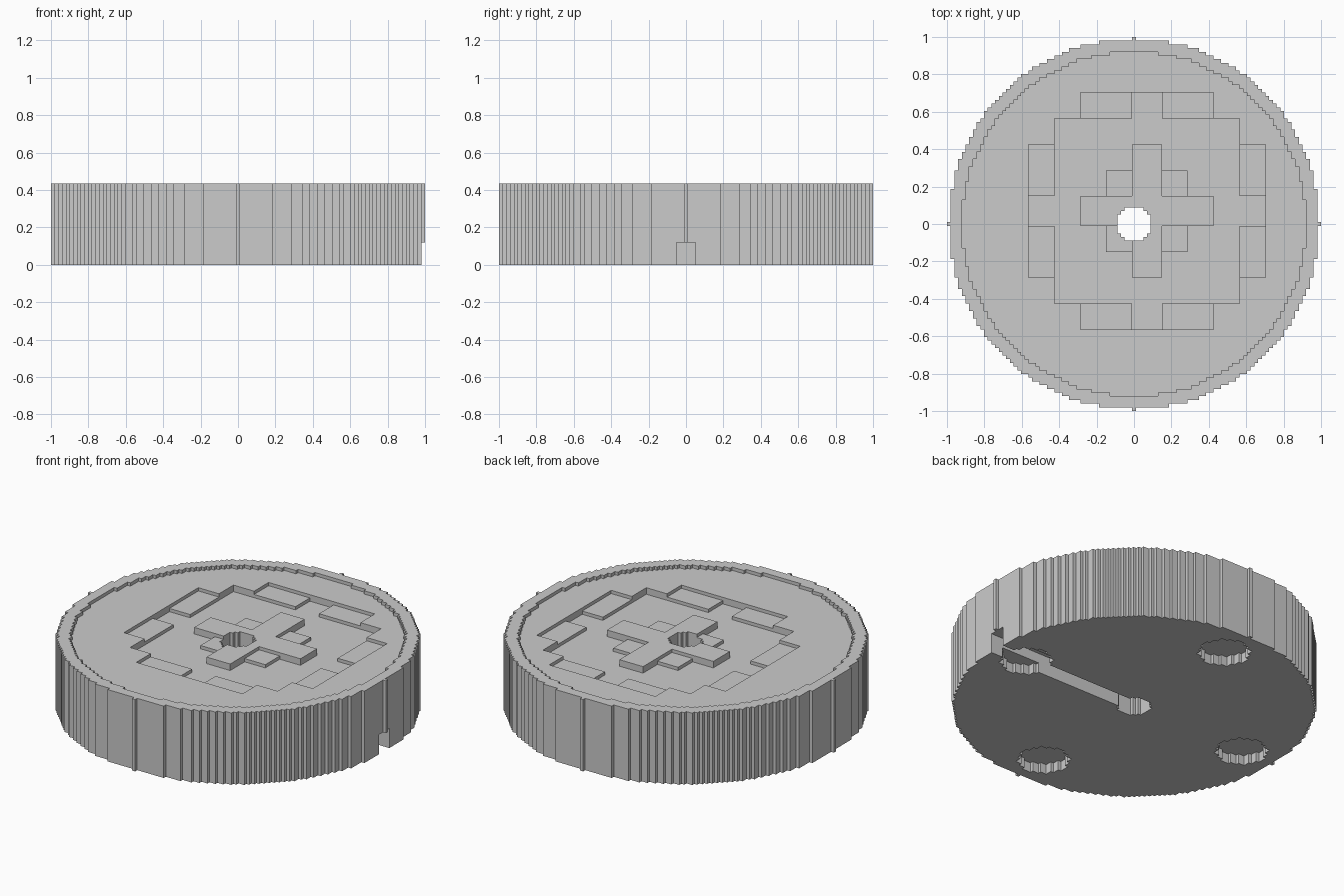
import bpy
import bmesh

if "Cube" in bpy.data.objects:
    bpy.data.objects.remove(bpy.data.objects["Cube"])

S = 2 / 101          # edge of one cube
RADIUS = 50          # disc radius in cubes
TOP = 22             # full height in cubes


def tile(v):
    """Index of the seven-cube relief tile; the middle tile is eight wide."""
    if v < 0:
        return (v + 1) // 7 - 1 if v % 7 == 6 and v != -1 else -((-v - 1) // 7) - 1
    return 0 if v < 8 else (v - 1) // 7


def top_level(i, j):
    # raised outer rim and sunken face
    if i * i + j * j > 46.5 ** 2:
        return TOP
    a, b = abs(tile(i)), abs(tile(j))
    lo, hi = min(a, b), max(a, b)
    # raised centre rosette: cross arms, then corner tiles
    if lo == 0 and hi <= 2:
        return 21
    if hi == 1:
        return 20
    # stepped outer petals
    if hi == 4 and lo in (1, 2):
        return 20
    # sunken tile pattern
    if hi <= 3 or (hi == 4 and lo == 0):
        return 19
    return 21


def bottom_level(i, j):
    # cable channel from the centre to the right edge
    if i >= 0 and abs(j) <= 2:
        return 6
    # four round pockets
    for cx, cy in ((39, 0), (-39, 0), (0, 39), (0, -39)):
        if (i - cx) ** 2 + (j - cy) ** 2 <= 50:
            return 3
    return 0


def column(i, j):
    d = i * i + j * j
    if d > RADIUS ** 2 or d <= 20:      # outside, or the centre hole
        return None
    return bottom_level(i, j), top_level(i, j)


# cube columns of the whole disc
span = range(-RADIUS, RADIUS + 1)
cols = {(i, j): column(i, j) for i in span for j in span}
bm = bmesh.new()
corners = {}


def vert(x, y, z):
    key = (x, y, z)
    if key not in corners:
        corners[key] = bm.verts.new(((x - 0.5) * S, (y - 0.5) * S, z * S))
    return corners[key]


def quad(*pts):
    bm.faces.new([vert(*p) for p in pts])


for (i, j), rng in cols.items():
    if rng is None:
        continue
    b, t = rng
    quad((i, j, t), (i + 1, j, t), (i + 1, j + 1, t), (i, j + 1, t))
    quad((i, j, b), (i, j + 1, b), (i + 1, j + 1, b), (i + 1, j, b))
    # walls wherever the neighbouring column is missing, lower or cut higher
    for di, dj, p, q in ((1, 0, (1, 0), (1, 1)), (-1, 0, (0, 1), (0, 0)),
                         (0, 1, (1, 1), (0, 1)), (0, -1, (0, 0), (1, 0))):
        other = cols.get((i + di, j + dj))
        if other is None:
            parts = [(b, t)]
        else:
            parts = [(other[1], t), (b, other[0])]
        for z0, z1 in parts:
            if z1 > z0:
                x0, y0, x1, y1 = i + p[0], j + p[1], i + q[0], j + q[1]
                quad((x0, y0, z0), (x1, y1, z0), (x1, y1, z1), (x0, y0, z1))

mesh = bpy.data.meshes.new("stepped_disc")
bm.to_mesh(mesh)
bm.free()

grey = bpy.data.materials.new("plain grey")
grey.diffuse_color = (0.6, 0.6, 0.6, 1)
grey.use_nodes = True
grey.node_tree.nodes["Principled BSDF"].inputs["Base Color"].default_value = grey.diffuse_color
mesh.materials.append(grey)
disc = bpy.data.objects.new("stepped_disc", mesh)
bpy.context.collection.objects.link(disc)
